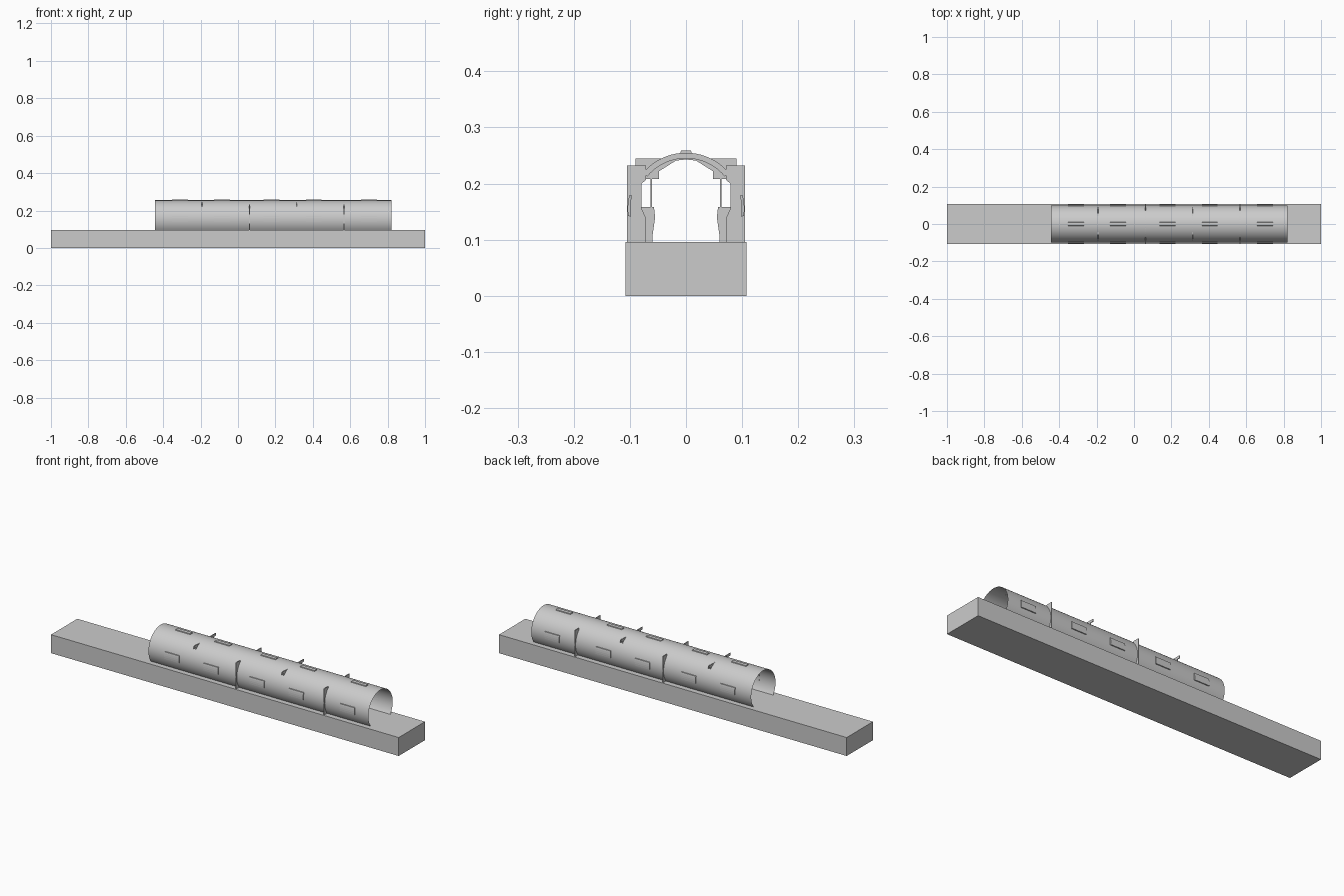
import bpy, bmesh, math

if "Cube" in bpy.data.objects:
    bpy.data.objects.remove(bpy.data.objects["Cube"])

R, CZ, BASE = 0.100, 0.155, 0.096
X0, SEG, N = -0.445, 0.253, 5


def finish(name, bm, smooth=False):
    mesh = bpy.data.meshes.new(name)
    bm.to_mesh(mesh)
    bm.free()
    ob = bpy.data.objects.new(name, mesh)
    bpy.context.collection.objects.link(ob)
    if smooth:
        for p in mesh.polygons:
            p.use_smooth = True
    return ob


def box(name, lo, hi):
    bm = bmesh.new()
    bmesh.ops.create_cube(bm, size=1)
    for v in bm.verts:
        v.co = [(l + h) / 2 + c * (h - l) for c, l, h in zip(v.co, lo, hi)]
    return finish(name, bm)


def arc(r, a0, a1, n):
    return [(r * math.cos(math.radians(a0 + (a1 - a0) * i / n)),
             CZ + r * math.sin(math.radians(a0 + (a1 - a0) * i / n))) for i in range(n + 1)]


def plate(name, pts, x, thick=0.004):
    """Flat plate across the tunnel from a (y, z) outline, mirrored in y."""
    for side, sign in (("left", 1), ("right", -1)):
        bm = bmesh.new()
        face = bm.faces.new([bm.verts.new((x - thick / 2, sign * y, z)) for y, z in pts])
        ext = bmesh.ops.extrude_face_region(bm, geom=[face])
        for v in ext["geom"]:
            if isinstance(v, bmesh.types.BMVert):
                v.co.x += thick
        bmesh.ops.recalc_face_normals(bm, faces=bm.faces)
        finish(f"{name}_{side}", bm)


def panel(name, x, angle, length=0.085, half=10):
    """Raised curved panel on the shell, centred on an angle."""
    bm = bmesh.new()
    ring = arc(R + 0.004, angle - half, angle + half, 4) + arc(R - 0.001, angle + half + 1, angle - half - 1, 4)
    face = bm.faces.new([bm.verts.new((x - length / 2, y, z)) for y, z in ring])
    ext = bmesh.ops.extrude_face_region(bm, geom=[face])
    for v in ext["geom"]:
        if isinstance(v, bmesh.types.BMVert):
            v.co.x += length
    bmesh.ops.recalc_face_normals(bm, faces=bm.faces)
    finish(name, bm)


# long rectangular bed
box("bed", (-1, -0.108, 0), (1, 0.108, BASE))

# five open-bottomed shell segments
low = math.degrees(math.asin((BASE - CZ) / R))
for i in range(N):
    bm = bmesh.new()
    xa, xb = X0 + i * SEG, X0 + (i + 1) * SEG
    prof = arc(R, low, 180 - low, 48)
    a = [bm.verts.new((xa, y, z)) for y, z in prof]
    b = [bm.verts.new((xb, y, z)) for y, z in prof]
    for k in range(48):
        bm.faces.new((a[k], a[k + 1], b[k + 1], b[k]))
    bmesh.ops.recalc_face_normals(bm, faces=bm.faces)
    for f in bm.faces:
        if f.normal.y * f.calc_center_median().y < -1e-6:
            f.normal_flip()
    finish(f"shell_segment_{i}", bm, smooth=True)

# raised panels on the crown and both sides of each segment
for i, x in enumerate((-0.31, -0.085, 0.18, 0.405, 0.70)):
    for label, ang in (("left", 3), ("top", 90), ("right", 177)):
        panel(f"panel_{label}_{i}", x, ang, half=10 if label != "top" else 5)

# joint plates: tall side blocks alternate with upper corner plates
block = [(0.105, BASE), (0.105, 0.232), (0.071, 0.232), (0.071, 0.207), (0.079, 0.2),
         (0.079, 0.155), (0.072, 0.14), (0.072, BASE)]
corner = [(0.09, 0.245), (0.045, 0.245)] + arc(R - 0.001, 66, 90, 5) + \
         [(0, 0.243), (0.018, 0.241), (0.048, 0.222), (0.048, 0.208), (0.074, 0.208), (0.074, 0.232), (0.09, 0.232)]
leg = [(0.081, BASE), (0.09, 0.13), (0.09, 0.158), (0.057, 0.158), (0.055, 0.14), (0.06, 0.105), (0.06, BASE)]
rib = arc(R, 40, 90, 10) + arc(R - 0.01, 90, 40, 10)
for i in range(1, N):
    x = X0 + i * SEG
    plate(f"joint_rib_{i}", rib, x)
    if i % 2 == 0:
        plate(f"joint_block_{i}", block, x)
    else:
        plate(f"joint_corner_{i}", corner, x)
        plate(f"joint_leg_{i}", leg, x)
        plate(f"joint_strut_{i}", [(0.061, 0.158), (0.063, 0.158), (0.063, 0.208), (0.061, 0.208)], x)
